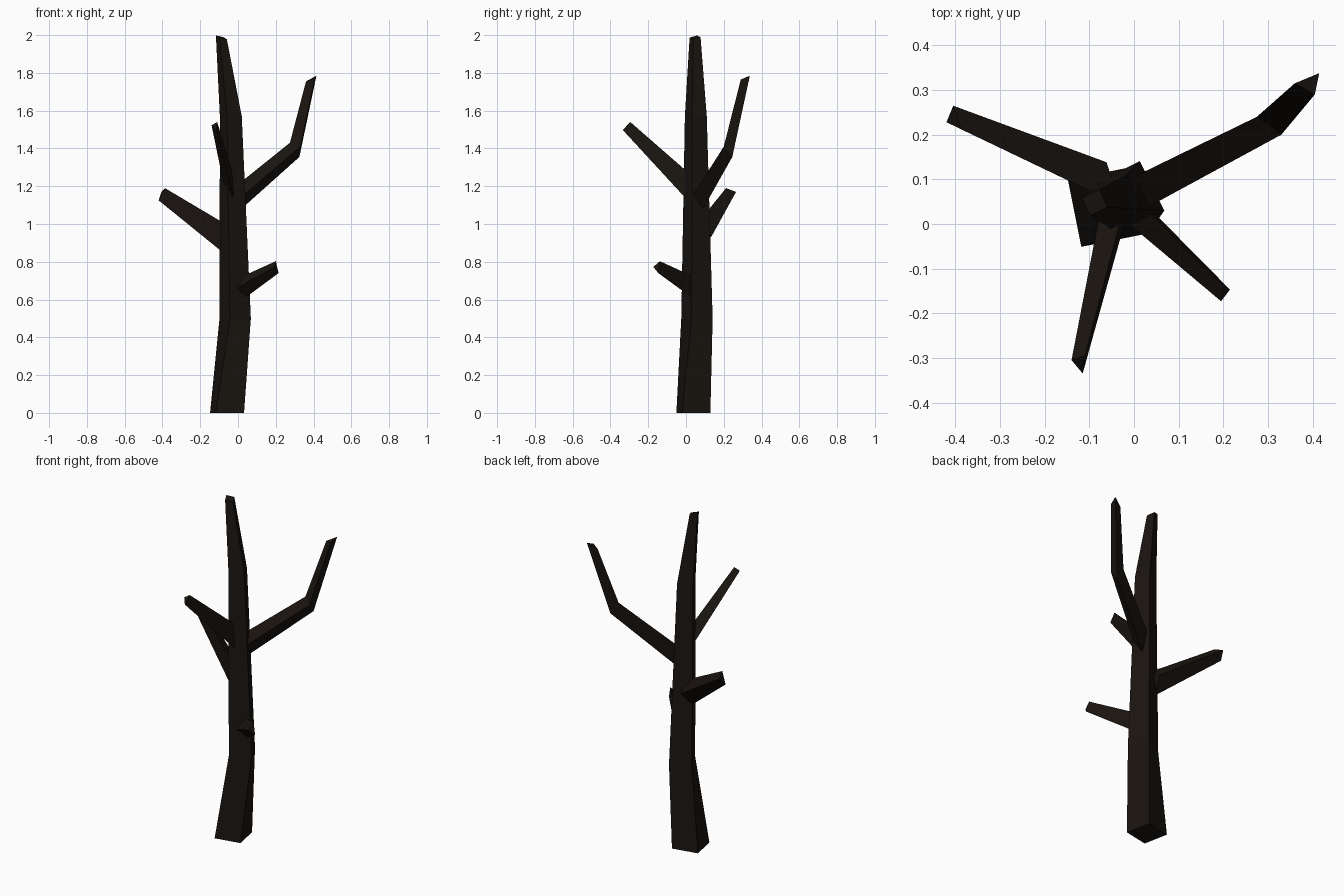
import bpy, bmesh
from mathutils import Vector

if "Cube" in bpy.data.objects:
    bpy.data.objects.remove(bpy.data.objects["Cube"])

bark = bpy.data.materials.new("dark_bark")
bark.diffuse_color = (0.010, 0.007, 0.005, 1)
bark.use_nodes = True
bark.node_tree.nodes["Principled BSDF"].inputs["Base Color"].default_value = bark.diffuse_color


def loft(name, rings):
    """Skin a list of equal-sized rings into a closed, flat-faced limb."""
    bm = bmesh.new()
    loops = [[bm.verts.new(p) for p in r] for r in rings]
    n = len(loops[0])
    for a, b in zip(loops, loops[1:]):
        for i in range(n):
            j = (i + 1) % n
            bm.faces.new((a[i], a[j], b[j], b[i]))
    bm.faces.new(loops[0])
    bm.faces.new(loops[-1])
    bmesh.ops.recalc_face_normals(bm, faces=bm.faces)
    me = bpy.data.meshes.new(name)
    bm.to_mesh(me)
    bm.free()
    me.materials.append(bark)
    ob = bpy.data.objects.new(name, me)
    bpy.context.collection.objects.link(ob)
    return ob


def square(cx, cy, z, ox, oy, tx=0.0, ty=0.0):
    """Square ring from one corner offset, with an optional tilt."""
    corners = [(ox, oy), (-oy, ox), (-ox, -oy), (oy, -ox)]
    return [(cx + x, cy + y, z + tx * x + ty * y) for x, y in corners]


def branch(name, base, scale, rings):
    """Three-sided branch: the first ring is enlarged and moved into the trunk."""
    first = [Vector(p) for p in rings[0]]
    mid = sum(first, Vector()) / 3
    root = [Vector(base) + (p - mid) * scale for p in first]
    return loft(name, [root] + rings)


# Four-sided bent trunk
loft("trunk", [
    square(-0.058, 0.039, 0.0, 0.09, -0.06),
    square(-0.015, 0.058, 0.5, 0.083, -0.028),
    square(-0.038, 0.052, 1.57, 0.058, -0.020),
    square(-0.088, 0.048, 1.988, 0.029, -0.010, -0.3, 0.15),
])

# Short low branch, front right
branch("low_branch", (0.01, 0.03, 0.66), 1.75, [
    [(0.20, -0.138, 0.803), (0.195, -0.173, 0.773), (0.215, -0.147, 0.74)]])

# Front branch
branch("front_branch", (-0.037, 0.035, 1.187), 1.9, [
    [(-0.14, -0.305, 1.523), (-0.115, -0.335, 1.498), (-0.11, -0.295, 1.54)]])

# Left branch
branch("left_branch", (-0.06, 0.083, 0.925), 1.85, [
    [(-0.42, 0.228, 1.125), (-0.387, 0.212, 1.19), (-0.405, 0.265, 1.17)]])

# Tall elbowed branch, back right
branch("elbow_branch", (0.0, 0.07, 1.135), 1.25, [
    [(0.275, 0.24, 1.43), (0.33, 0.20, 1.41), (0.325, 0.245, 1.355)],
    [(0.36, 0.315, 1.755), (0.405, 0.29, 1.765), (0.415, 0.338, 1.785)]])
